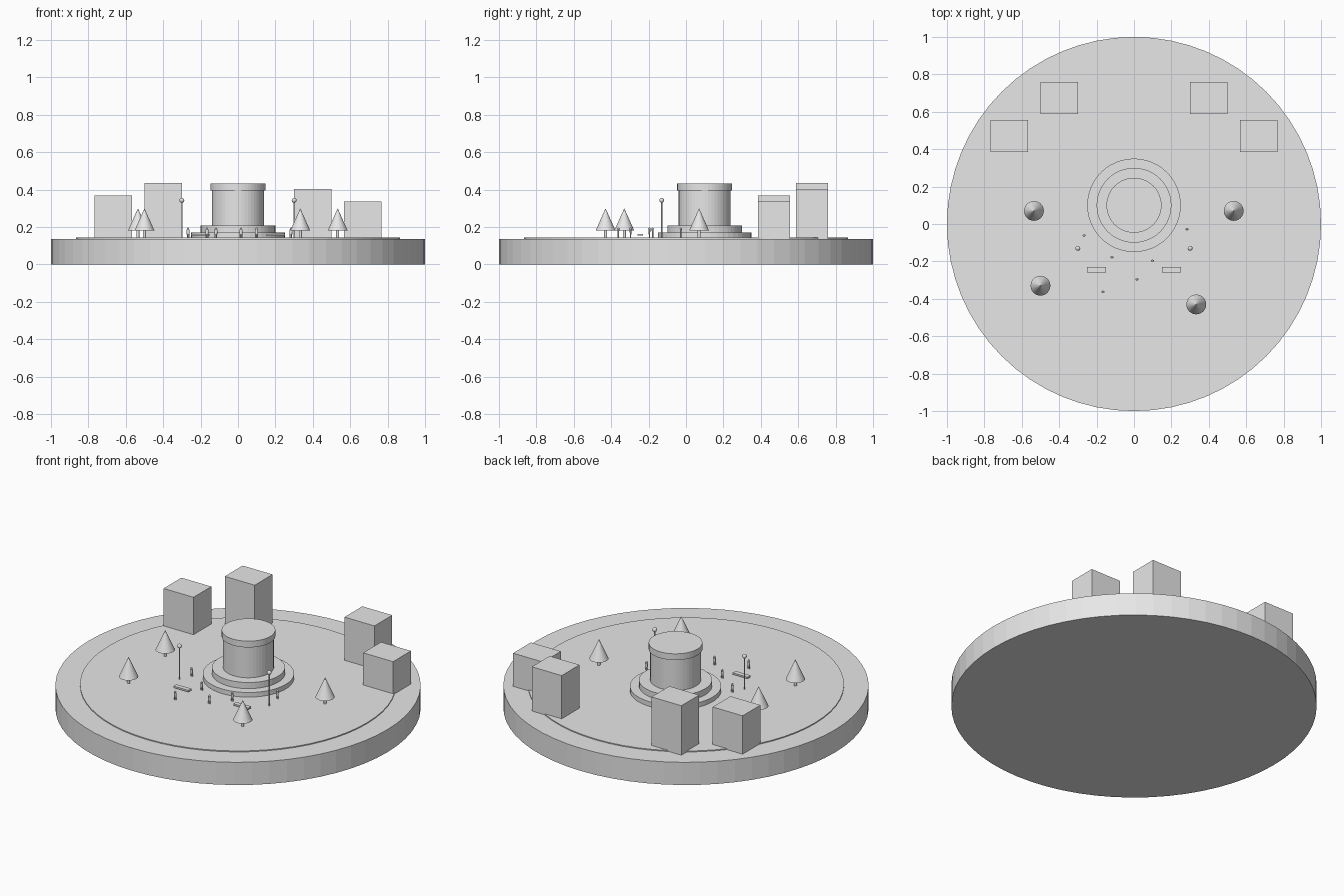
import bpy, math

if "Cube" in bpy.data.objects:
    bpy.data.objects.remove(bpy.data.objects["Cube"])

grey = bpy.data.materials.new("plain grey")
grey.diffuse_color = (0.8, 0.8, 0.8, 1)
grey.use_nodes = True
grey.node_tree.nodes["Principled BSDF"].inputs["Base Color"].default_value = grey.diffuse_color

BASE_TOP = 0.137
GROUND = 0.143


def finish(name, smooth=False):
    ob = bpy.context.object
    ob.name = name
    ob.data.materials.append(grey)
    if smooth:
        bpy.ops.object.shade_smooth_by_angle()
    return ob


def tapered(name, x, y, z0, z1, r0, r1, sides, smooth=False):
    bpy.ops.mesh.primitive_cone_add(vertices=sides, radius1=r0, radius2=r1,
                                    depth=z1 - z0, location=(x, y, (z0 + z1) / 2))
    return finish(name, smooth)


def cylinder(name, x, y, z0, z1, r, sides=48, smooth=False):
    return tapered(name, x, y, z0, z1, r, r, sides, smooth)


def box(name, x, y, z0, z1, sx, sy):
    bpy.ops.mesh.primitive_cube_add(size=1, location=(x, y, (z0 + z1) / 2))
    bpy.context.object.scale = (sx, sy, z1 - z0)
    return finish(name)


def ball(name, x, y, z, r):
    bpy.ops.mesh.primitive_uv_sphere_add(segments=12, ring_count=8, radius=r,
                                         location=(x, y, z))
    return finish(name, True)


# Round base and slightly raised plaza
cylinder("base", 0, 0, 0, BASE_TOP, 1.0, 64)
cylinder("plaza", 0, 0, BASE_TOP - 0.01, GROUND, 0.865, 64)

# Central monument: two steps, drum and cap
cylinder("lower_step", 0, 0.1, BASE_TOP, 0.171, 0.25)
cylinder("upper_step", 0, 0.1, 0.165, 0.208, 0.2)
cylinder("drum", 0, 0.1, 0.2, 0.4, 0.139)
cylinder("cap", 0, 0.1, 0.395, 0.433, 0.147)

# Block buildings at the back
for x, y, top in [(-0.667, 0.47, 0.369), (-0.4, 0.673, 0.436),
                  (0.4, 0.673, 0.404), (0.667, 0.47, 0.337)]:
    box("building", x, y, BASE_TOP - 0.005, top, 0.2, 0.17)

# Cone trees on short trunks
for x, y in [(-0.535, 0.07), (0.533, 0.07), (-0.5, -0.33), (0.333, -0.43)]:
    cylinder("tree_trunk", x, y, BASE_TOP, 0.19, 0.008, 12)
    tapered("tree_crown", x, y, 0.182, 0.3, 0.053, 0, 24)

# Lamp posts and benches, one of each per side
for side in (-1, 1):
    cylinder("lamp_post", side * 0.3, -0.13, BASE_TOP, 0.335, 0.004, 12)
    ball("lamp_globe", side * 0.3, -0.13, 0.343, 0.013)
    box("bench_seat", side * 0.2, -0.245, 0.154, 0.164, 0.1, 0.028)

# Small standing figures
for x, y in [(-0.267, -0.061), (-0.118, -0.178), (0.099, -0.196),
             (0.283, -0.028), (0.016, -0.296), (-0.166, -0.362)]:
    for side in (-1, 1):
        cylinder("figure_leg", x + side * 0.004, y, BASE_TOP, 0.165, 0.003, 8)
    torso = tapered("figure_torso", x, y, 0.16, 0.186, 0.007, 0.009, 12, True)
    torso.scale.y = 0.6
    ball("figure_head", x, y, 0.191, 0.006)
